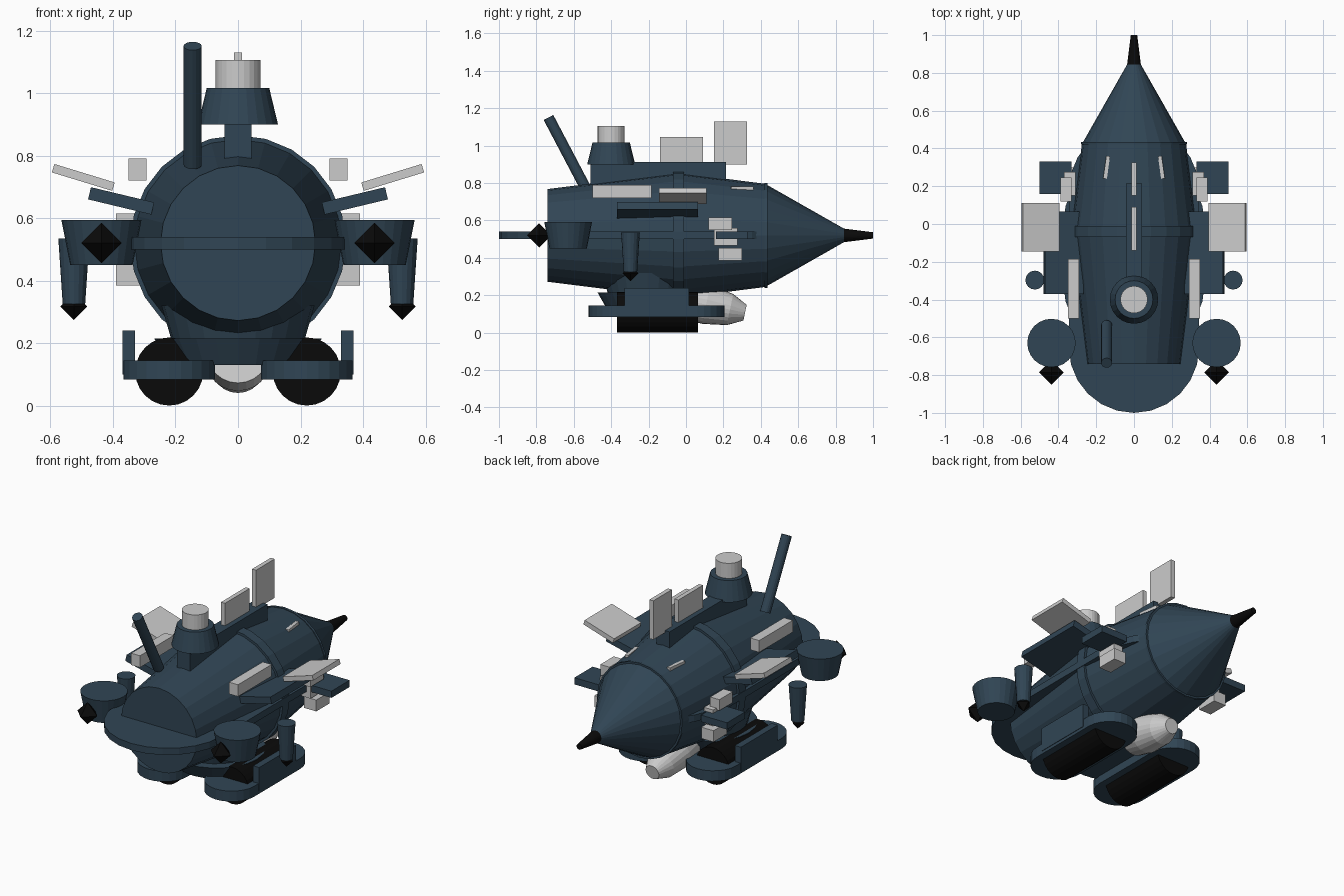
import bpy, bmesh
from math import pi, sin, cos, radians
from mathutils import Matrix, Vector

if "Cube" in bpy.data.objects:
    bpy.data.objects.remove(bpy.data.objects["Cube"])


def material(name, rgb):
    m = bpy.data.materials.new(name)
    m.diffuse_color = (*rgb, 1)
    m.use_nodes = True
    m.node_tree.nodes["Principled BSDF"].inputs["Base Color"].default_value = m.diffuse_color
    return m


BLUE = material("blue_steel", (0.03, 0.06, 0.09))
BLACK = material("black", (0.003, 0.003, 0.003))


def finish(name, bm, mat=None):
    bmesh.ops.recalc_face_normals(bm, faces=bm.faces)
    me = bpy.data.meshes.new(name)
    bm.to_mesh(me)
    bm.free()
    ob = bpy.data.objects.new(name, me)
    bpy.context.collection.objects.link(ob)
    if mat:
        me.materials.append(mat)
    return ob


def box(name, x, y, z, mat=None, tilt=0, yaw=0):
    """Box from (min, max) ranges, tilted about its own centre."""
    bm = bmesh.new()
    c = Vector((sum(r) / 2 for r in (x, y, z)))
    s = [r[1] - r[0] for r in (x, y, z)]
    m = (Matrix.Translation(c) @ Matrix.Rotation(radians(tilt), 4, 'Y')
         @ Matrix.Rotation(radians(yaw), 4, 'Z') @ Matrix.Diagonal((*s, 1)))
    bmesh.ops.create_cube(bm, size=1, matrix=m)
    return finish(name, bm, mat)


def lathe(name, profile, origin, axis, mat=None, n=24):
    """Revolve (distance, radius) pairs around an axis, capped at both ends."""
    bm = bmesh.new()
    m = Matrix.Translation(origin) @ Vector(axis).to_track_quat('Z', 'Y').to_matrix().to_4x4()
    rings = [[bm.verts.new(m @ Vector((r * cos(2 * pi * i / n), r * sin(2 * pi * i / n), d)))
              for i in range(n)] for d, r in profile]
    for a, b in zip(rings, rings[1:]):
        for i in range(n):
            bm.faces.new((a[i], a[(i + 1) % n], b[(i + 1) % n], b[i]))
    bm.faces.new(rings[0])
    bm.faces.new(rings[-1])
    return finish(name, bm, mat)


def stadium(name, x, r, y0, y1, z0, z1, mat):
    """Flat plate with two semicircular ends centred on y0 and y1."""
    bm = bmesh.new()
    pts = [(x + r * cos(pi * i / 12), y1 + r * sin(pi * i / 12)) for i in range(13)]
    pts += [(x - r * cos(pi * i / 12), y0 - r * sin(pi * i / 12)) for i in range(13)]
    face = bm.faces.new([bm.verts.new((px, py, z0)) for px, py in pts])
    top = bmesh.ops.extrude_face_region(bm, geom=[face])
    bmesh.ops.translate(bm, vec=(0, 0, z1 - z0),
                        verts=[v for v in top["geom"] if isinstance(v, bmesh.types.BMVert)])
    bm.faces.new([v for v in face.verts]) if not face.is_valid else None
    return finish(name, bm, mat)


def octahedron(name, c, r):
    bm = bmesh.new()
    for sgn in (1, -1):
        bmesh.ops.create_cone(bm, cap_ends=False, segments=4, radius1=r, radius2=0, depth=r,
                              matrix=Matrix.Translation(Vector(c) + Vector((0, 0, sgn * r / 2)))
                              @ Matrix.Diagonal((1, 1, sgn, 1)))
    bmesh.ops.remove_doubles(bm, verts=bm.verts, dist=1e-4)
    return finish(name, bm, BLACK)


Y, Z = (0, 1, 0), (0, 0, 1)
AX = (0, 0, 0.52)

# Hull, seam rings and pointed tail
lathe("hull", [(-.74, .248), (-.04, .335), (.43, .275)], AX, Y, BLUE)
lathe("hull_band", [(-.07, .345), (-.01, .345)], AX, Y, BLUE)
lathe("tail_ring", [(.42, .28), (.435, .28)], AX, Y, BLUE)
lathe("tail_cone", [(.43, .272), (.845, .036)], AX, Y, BLUE)
lathe("tail_tip", [(.84, .037), (1.0, .017)], AX, Y, BLACK)
stadium("waist_plate", 0, .345, -.655, .18, .5, .54, BLUE)

# Spine, turret, upright fins and pipe
box("spine", (-.043, .043), (-.51, .215), (.76, .912), BLUE)
lathe("turret_base", [(.9, .128), (1.016, .1)], (0, -.4, 0), Z, BLUE)
lathe("turret_cap", [(1.01, .072), (1.105, .072)], (0, -.4, 0), Z)
box("front_upright_fin", (-.013, .013), (-.14, .09), (.9, 1.045))
box("rear_upright_fin", (-.013, .013), (.15, .325), (.9, 1.13))
lathe("pipe", [(0, .029), (.43, .029)], (-.145, -.535, .77), (0, -.2, .38), BLUE, 16)

# Keel and belly nozzle
lathe("keel_lower", [(.13, .22), (.215, .268)], (0, -.205, 0), Z, BLUE)
lathe("keel_upper", [(.2, .21), (.32, .245)], (0, -.205, 0), Z, BLUE)
lathe("belly_nozzle", [(-.1, .1), (0, .105), (.13, .085), (.212, .043)],
      (0, .108, .15), (0, .207, -.043))

# Parts repeated on both sides
for s, side in ((-1, "left"), (1, "right")):
    def sx(a, b):
        return tuple(sorted((s * a, s * b)))

    # Tracks
    lathe(side + "_roller", [(-.37, .109), (.065, .109)], (s * .22, 0, .109), Y, BLACK)
    stadium(side + "_track_guard", s * .22, .147, -.373, .058, .083, .145, BLUE)
    box(side + "_track_side", sx(.33, .37), (-.33, .015), (.1, .24), BLUE)

    # Tilted side wings
    box(side + "_wing", sx(.27, .478), (-.37, .065), (.635, .675), BLUE, -s * 13.5)
    box(side + "_grey_wing", sx(.394, .596), (-.145, .11), (.716, .744), None, -s * 17)
    box(side + "_shoulder_block", sx(.292, .35), (-.5, -.185), (.72, .79))

    # Rear cluster of blocks
    box(side + "_upper_block", sx(.33, .39), (.12, .245), (.55, .615))
    box(side + "_middle_block", sx(.31, .37), (.15, .275), (.465, .56))
    box(side + "_lower_block", sx(.31, .39), (.175, .3), (.385, .452))
    box(side + "_block_shelf", sx(.33, .5), (.16, .33), (.5, .54), BLUE)
    box(side + "_hull_sliver", sx(.135, .155), (.24, .36), (.74, .782), None, 0, s * 8)

    # Front cups and hanging pods with black tips
    lathe(side + "_cup", [(.45, .1), (.593, .128)], (s * .437, -.63, 0), Z, BLUE)
    octahedron(side + "_cup_tip", (s * .437, -.785, .52), .065)
    lathe(side + "_pod", [(.325, .036), (.535, .05)], (s * .525, -.297, 0), Z, BLUE, 16)
    octahedron(side + "_pod_tip", (s * .525, -.297, .317), .043)
